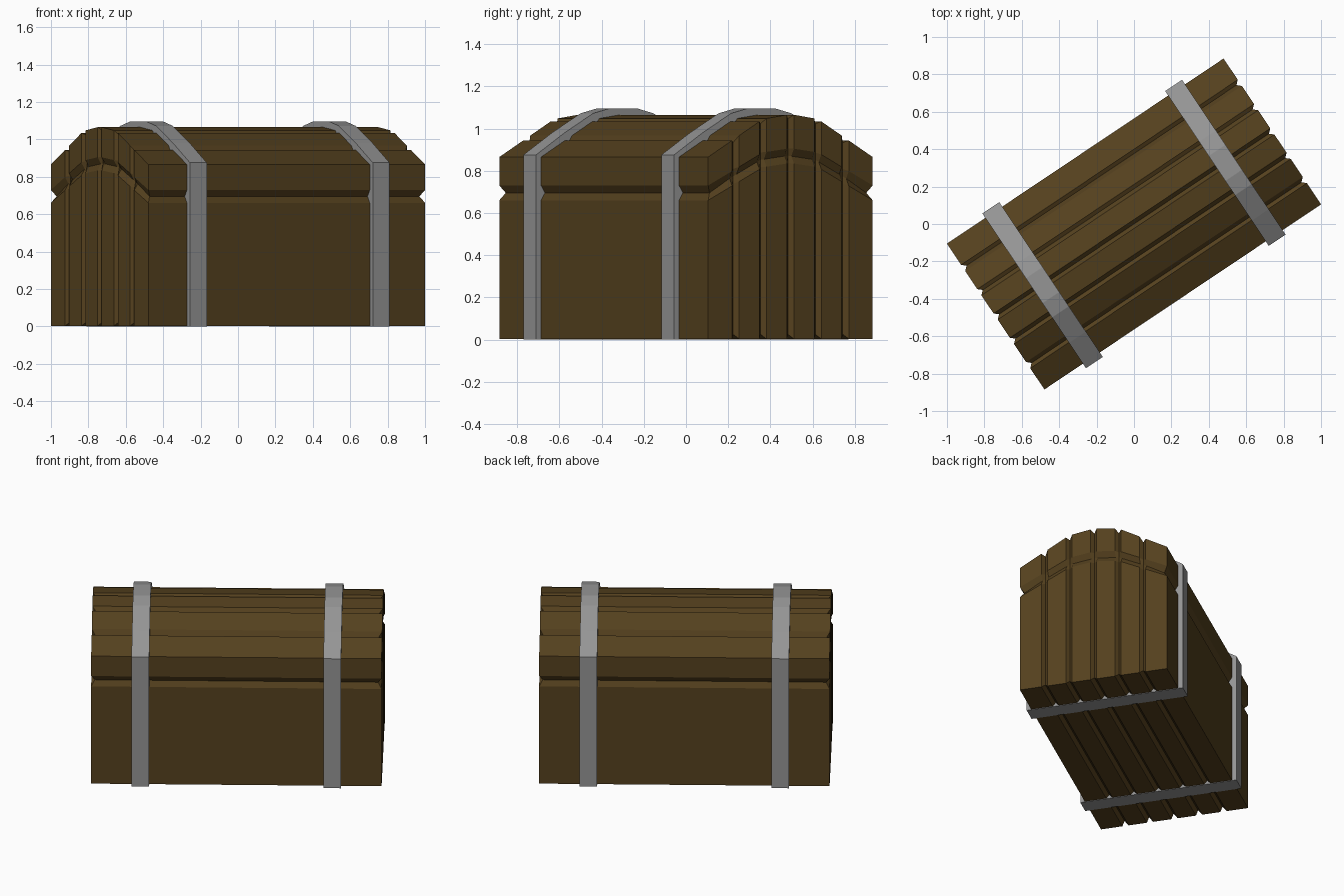
import bpy, bmesh, math

if "Cube" in bpy.data.objects:
    bpy.data.objects.remove(bpy.data.objects["Cube"])

ANGLE = math.atan2(0.556, 0.831)
L, W = 0.89, 0.469           # half length, half width
H, D = 0.02, 0.022           # groove half width and depth
PLANK = 2 * W / 6


def material(name, rgb):
    m = bpy.data.materials.new(name)
    m.diffuse_color = (*rgb, 1)
    m.use_nodes = True
    m.node_tree.nodes["Principled BSDF"].inputs["Base Color"].default_value = m.diffuse_color
    return m


def make_object(name, bm, mat):
    bmesh.ops.recalc_face_normals(bm, faces=bm.faces)
    me = bpy.data.meshes.new(name)
    bm.to_mesh(me)
    bm.free()
    me.materials.append(mat)
    ob = bpy.data.objects.new(name, me)
    ob.rotation_euler.z = ANGLE
    bpy.context.collection.objects.link(ob)
    return ob


def arc(v):
    # faceted lid height across the width, one facet per plank
    zs = [1.068, 1.045, 0.955, 0.865]
    t = min(abs(v) / PLANK, 2.99999)
    i = int(t)
    return zs[i] + (zs[i + 1] - zs[i]) * (t - i)


wood = material("wood", (0.09, 0.052, 0.013))
iron = material("iron", (0.30, 0.30, 0.30))

# chest body: planked ends joined lengthwise, V grooves between planks and under the lid
cols = [(-W, False)]
for k in range(1, 6):
    c = -W + k * PLANK
    cols += [(c - H, False), (c, True), (c + H, False)]
cols.append((W, False))
NC, NR = len(cols), 5

bm = bmesh.new()
grid = {}
for s in (-1, 1):
    for i, (v, groove) in enumerate(cols):
        rise = 0.87 * (arc(v) - 0.865)
        cut = D if groove else 0
        rows = [0.003 + cut, 0.66 + rise, 0.695 + rise, 0.73 + rise, arc(v) - cut]
        for j, z in enumerate(rows):
            lid_seam = j == 2
            u = L - (D if groove or lid_seam else 0)
            vv = v * (W - D) / W if lid_seam and abs(v) == W else v
            grid[s, i, j] = bm.verts.new((s * u, vv, z))
    for i in range(NC - 1):
        for j in range(NR - 1):
            bm.faces.new([grid[s, i, j], grid[s, i + 1, j],
                          grid[s, i + 1, j + 1], grid[s, i, j + 1]])
rim = ([(i, 0) for i in range(NC)] + [(NC - 1, j) for j in range(1, NR)]
       + [(i, NR - 1) for i in range(NC - 2, -1, -1)] + [(0, j) for j in range(NR - 2, 0, -1)])
for a, b in zip(rim, rim[1:] + rim[:1]):
    bm.faces.new([grid[-1, *a], grid[-1, *b], grid[1, *b], grid[1, *a]])
make_object("chest_body", bm, wood)

# metal straps wrapping all the way round
half = [(0.498, 0.0), (0.498, 0.875), (0.335, 0.98), (0.172, 1.072), (0.08, 1.095)]
profile = half + [(-v, z) for v, z in reversed(half)]
for name, u in (("left_strap", -0.588), ("right_strap", 0.588)):
    bm = bmesh.new()
    face = bm.faces.new([bm.verts.new((u - 0.054, v, z)) for v, z in profile])
    ext = bmesh.ops.extrude_face_region(bm, geom=[face], use_keep_orig=True)
    moved = [g for g in ext["geom"] if isinstance(g, bmesh.types.BMVert)]
    bmesh.ops.translate(bm, verts=moved, vec=(0.108, 0, 0))
    make_object(name, bm, iron)
